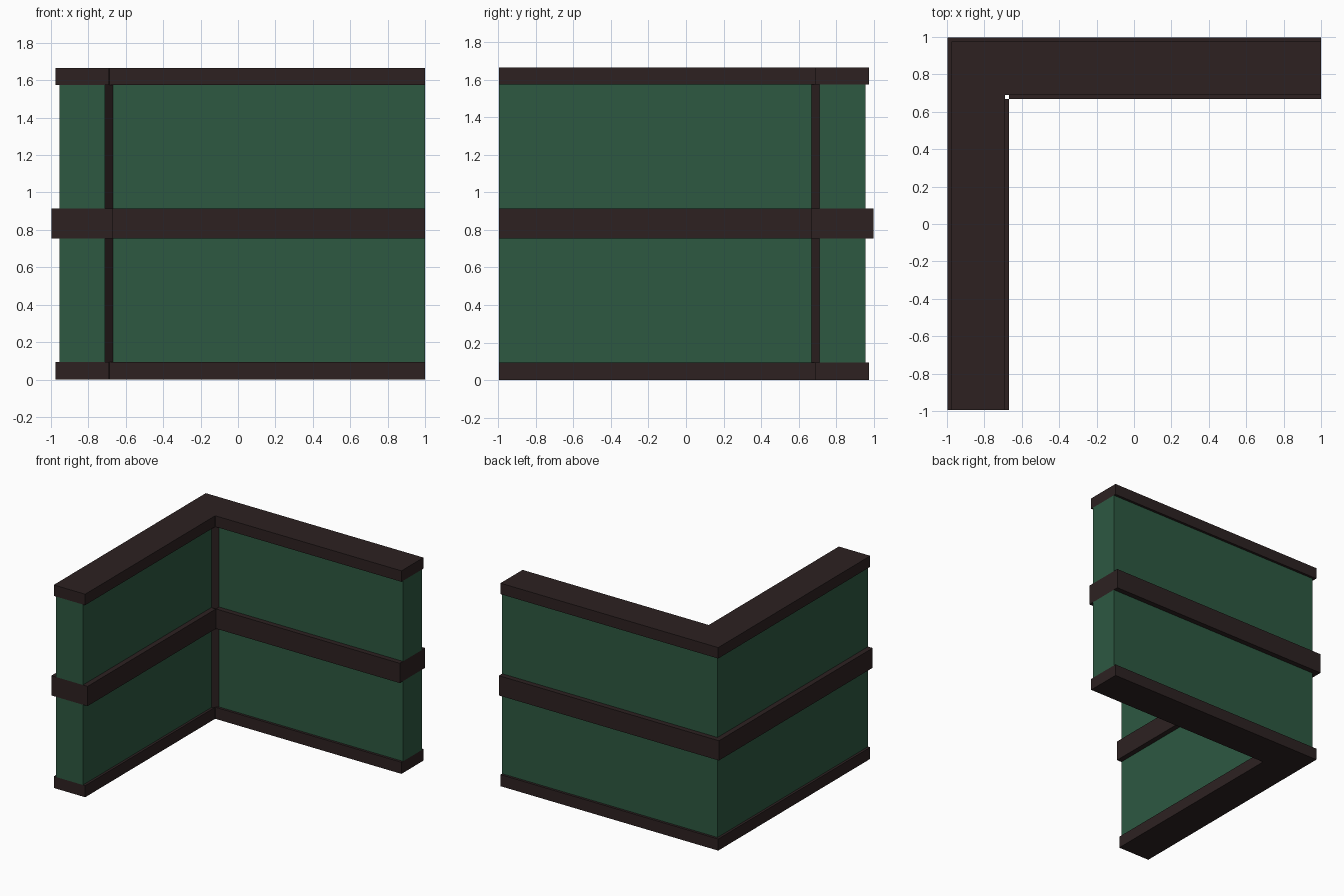
import bpy, bmesh

if "Cube" in bpy.data.objects:
    bpy.data.objects.remove(bpy.data.objects["Cube"])


def material(name, rgb):
    m = bpy.data.materials.new(name)
    m.diffuse_color = (*rgb, 1)
    m.use_nodes = True
    m.node_tree.nodes["Principled BSDF"].inputs["Base Color"].default_value = m.diffuse_color
    return m


GREEN = material("dark green", (0.026, 0.098, 0.053))
BROWN = material("dark brown", (0.026, 0.0155, 0.0155))

XE, YE = 1.0, -0.995      # open ends of the two arms
CX, CY = -0.8325, 0.8325  # centre lines of the two arms


def prism(name, pts, z0, z1, mat):
    bm = bmesh.new()
    face = bm.faces.new([bm.verts.new((x, y, z0)) for x, y in pts])
    ext = bmesh.ops.extrude_face_region(bm, geom=[face], use_keep_orig=True)
    for v in ext["geom"]:
        if isinstance(v, bmesh.types.BMVert):
            v.co.z = z1
    bmesh.ops.recalc_face_normals(bm, faces=bm.faces)
    me = bpy.data.meshes.new(name)
    bm.to_mesh(me)
    bm.free()
    me.materials.append(mat)
    ob = bpy.data.objects.new(name, me)
    bpy.context.collection.objects.link(ob)
    return ob


def corner_outline(h, inner=None):
    """L-shaped plan with half thickness h and optional inner corner points."""
    inner = inner or [(CX + h, CY - h)]
    return [(CX - h, CY + h), (CX - h, YE), (CX + h, YE), *inner,
            (XE, CY - h), (XE, CY + h)]


P, R, M = 0.1225, 0.1425, 0.1645  # half thickness: panel, rail, middle rail

# Wall panels between the rails
prism("lower_panel", corner_outline(P), 0.095, 0.753, GREEN)
prism("upper_panel", corner_outline(P), 0.915, 1.575, GREEN)

# Bottom and top rails
prism("bottom_rail", corner_outline(R), 0.0, 0.095, BROWN)
prism("top_rail", corner_outline(R), 1.575, 1.665, BROWN)

# Middle rail with a small open triangle in front of the corner strip
notch = [(CX + M, CY - M), (CX + P, CY - M), (CX + M, CY - P),
         (CX + M + 0.0005, CY - M + 0.0005)]
prism("middle_rail", corner_outline(M, notch), 0.753, 0.915, BROWN)

# Diagonal strip filling the inner corner
strip = [(CX + P, CY - M), (CX + M, CY - P), (CX + P, CY - P)]
prism("corner_strip", strip, 0.0, 1.665, BROWN)
